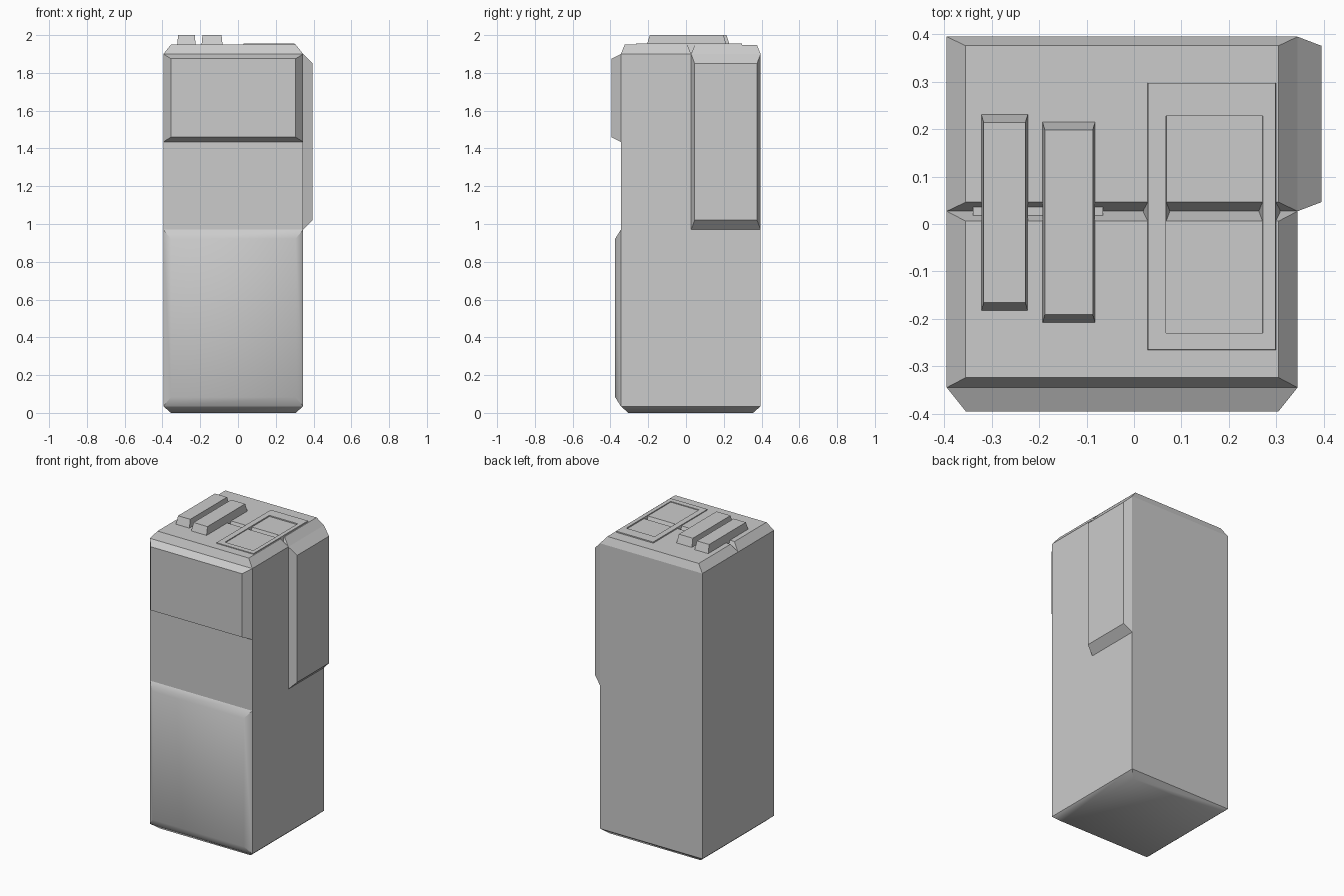
import bpy, bmesh, math
from mathutils import Vector

if "Cube" in bpy.data.objects:
    bpy.data.objects.remove(bpy.data.objects["Cube"])


def to_xyz(axis, u, v, h):
    """Map a section point (u, v) at height h along an axis to world space."""
    return Vector({'X': (h, u, v), 'Y': (u, h, v), 'Z': (u, v, h)}[axis])


def finish(name, bm, smooth=None):
    bmesh.ops.recalc_face_normals(bm, faces=bm.faces)
    mesh = bpy.data.meshes.new(name)
    bm.to_mesh(mesh)
    bm.free()
    ob = bpy.data.objects.new(name, mesh)
    bpy.context.collection.objects.link(ob)
    if smooth:
        bpy.ops.object.select_all(action='DESELECT')
        ob.select_set(True)
        bpy.context.view_layer.objects.active = ob
        bpy.ops.object.shade_smooth_by_angle(angle=math.radians(smooth))
    return ob


def ring(bm, axis, rect, h):
    u0, u1, v0, v1 = rect
    return [bm.verts.new(to_xyz(axis, u, v, h))
            for u, v in ((u0, v0), (u1, v0), (u1, v1), (u0, v1))]


def bridge(bm, a, b):
    for i in range(4):
        j = (i + 1) % 4
        bm.faces.new((a[i], a[j], b[j], b[i]))


def loft(name, axis, sections, smooth=None):
    """Closed solid through rectangles (rect, height) along an axis."""
    bm = bmesh.new()
    rings = [ring(bm, axis, r, h) for r, h in sections]
    for a, b in zip(rings, rings[1:]):
        bridge(bm, a, b)
    bm.faces.new(rings[0])
    bm.faces.new(rings[-1])
    return finish(name, bm, smooth)


def inset(rect, du, dv):
    return (rect[0] + du, rect[1] - du, rect[2] + dv, rect[3] - dv)


X0, X1, Y0, Y1, SPLIT = -0.395, 0.345, -0.345, 0.395, 0.027

# Main body with a softly shaded chamfered underside
plan = (X0, X1, Y0, Y1)
loft("body", 'Z', [(inset(plan, .04, .04), 0), (plan, .035), (plan, 1.9)], 45)

# Two top slabs meeting in a V groove
front_top, rear_top = (X0, X1, Y0, SPLIT), (X0, X1, SPLIT, Y1)
loft("front_top_slab", 'Z', [(front_top, 1.9), (inset(front_top, .04, .021), 1.95)])
loft("rear_top_slab", 'Z', [(rear_top, 1.9), (inset(rear_top, .04, .019), 1.948)])

# Raised front panels: crisp upper one, soft lower one
upper = (X0, X1, 1.435, 1.9)
loft("upper_front_panel", 'Y', [(upper, Y0), (inset(upper, .04, .025), -.395)])
lower = (X0, X1, .035, .97)
loft("lower_front_panel", 'Y', [(lower, Y0), (inset(lower, .04, .048), -.375)], 45)

# Raised panel on the right side
side = (SPLIT, Y1, .97, 1.9)
loft("side_panel", 'X', [(side, X1), (inset(side, .019, .05), .395)])

# Pair of raised bars on a sunken base
for name, rect in (("outer_bar", (-.322, -.224, -.183, .231)),
                   ("inner_bar", (-.193, -.082, -.208, .215))):
    loft(name, 'Z', [(rect, 1.91), (rect, 1.948), (inset(rect, .005, .017), 2.0)])
base = (-.34, -.065, -.2, .22)
loft("bar_base", 'Z', [(base, 1.88), (base, 1.922)])

# Rectangular frame bridging the groove
bm = bmesh.new()
outer, inner = (.03, .298, -.265, .297), (.067, .272, -.23, .228)
loops = [ring(bm, 'Z', r, h) for r, h in (
    (inset(outer, -.01, -.004), 1.905), (outer, 1.955),
    (inner, 1.955), (inset(inner, .008, .004), 1.905))]
for i in range(4):
    bridge(bm, loops[i], loops[(i + 1) % 4])
finish("top_frame", bm)
